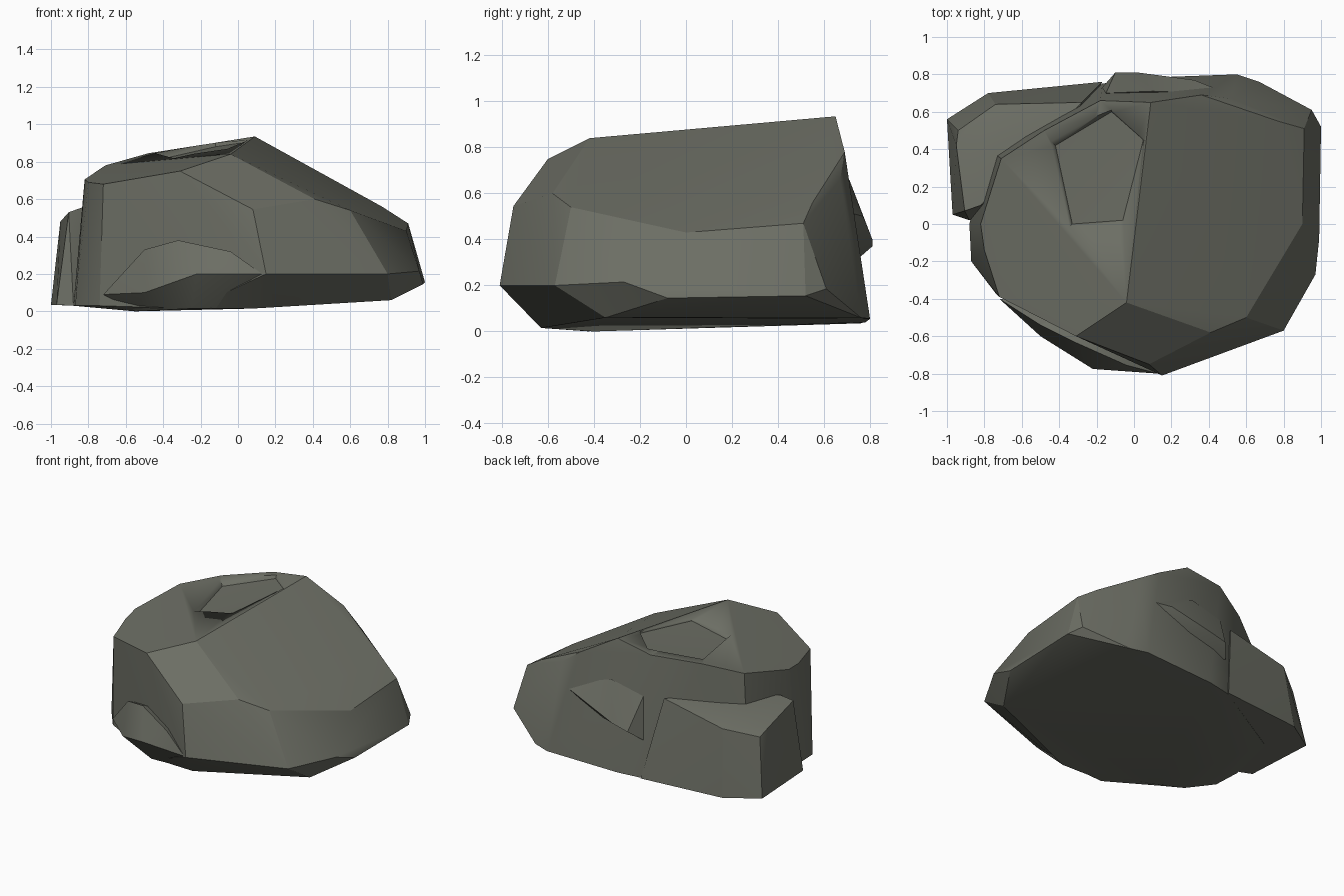
import bpy, bmesh, math
from mathutils import Vector

stone = bpy.data.materials.new("grey_green_stone")
stone.diffuse_color = (0.15, 0.156, 0.128, 1)


def hull(name, pts, smooth=24):
    """Closed stone chunk wrapped around a few corner points."""
    bm = bmesh.new()
    for p in pts:
        bm.verts.new(p)
    res = bmesh.ops.convex_hull(bm, input=bm.verts)
    junk = {g for g in res["geom_interior"] + res["geom_unused"]
            if isinstance(g, bmesh.types.BMVert)}
    bmesh.ops.delete(bm, geom=list(junk), context='VERTS')
    bmesh.ops.dissolve_limit(bm, angle_limit=math.radians(2),
                             verts=bm.verts, edges=bm.edges)
    bmesh.ops.recalc_face_normals(bm, faces=bm.faces)
    me = bpy.data.meshes.new(name)
    bm.to_mesh(me)
    bm.free()
    me.materials.append(stone)
    ob = bpy.data.objects.new(name, me)
    bpy.context.collection.objects.link(ob)
    bpy.ops.object.select_all(action='DESELECT')
    ob.select_set(True)
    bpy.context.view_layer.objects.active = ob
    bpy.ops.object.shade_smooth_by_angle(angle=math.radians(smooth))
    return ob


# Main boulder
ridge = [(0.09, 0.65, 0.935), (0.0, 0.07, 0.88), (-0.04, -0.42, 0.84)]
left_rim = [(-0.31, -0.60, 0.75), (-0.72, -0.39, 0.68), (-0.80, -0.14, 0.69),
            (-0.82, 0.0, 0.705), (-0.71, 0.35, 0.78), (-0.48, 0.50, 0.845),
            (-0.18, 0.66, 0.89)]
right_rim = [(0.36, 0.69, 0.78), (0.52, 0.67, 0.66), (0.77, 0.55, 0.56),
             (0.91, 0.51, 0.47), (0.90, 0.0, 0.43), (0.60, -0.50, 0.54),
             (0.41, -0.58, 0.60), (0.08, -0.75, 0.545)]
waist = [(0.15, -0.81, 0.20), (0.80, -0.57, 0.20), (0.97, -0.27, 0.215),
         (0.99, -0.08, 0.145), (1.0, 0.52, 0.155), (0.95, 0.61, 0.185)]
base = [(0.08, -0.63, 0.015), (-0.25, -0.62, 0.015), (-0.55, -0.40, 0.0),
        (-0.74, -0.37, 0.03), (-0.87, -0.20, 0.03), (-0.88, 0.0, 0.03),
        (-0.78, 0.40, 0.03), (-0.17, 0.75, 0.035), (0.0, 0.78, 0.04),
        (0.55, 0.80, 0.055), (0.67, 0.76, 0.06), (0.82, -0.35, 0.06)]
boulder = hull("boulder", ridge + left_rim + right_rim + waist + base)

# Shallow chipped hollow on the top, left of the ridge
floor = [(-0.42, 0.42, 0.812), (-0.33, 0.0, 0.79), (-0.06, 0.02, 0.86),
         (0.05, 0.45, 0.905), (-0.12, 0.60, 0.88)]
lip = [(-0.52, 0.50, 0.95), (-0.41, -0.09, 0.95), (-0.02, 0.0, 0.95),
       (0.07, 0.45, 0.97), (-0.12, 0.64, 0.97)]
cutter = hull("hollow_cutter", floor + lip)
cutter.hide_render = True
cutter.hide_viewport = True
cut = boulder.modifiers.new("hollow", 'BOOLEAN')
cut.operation = 'DIFFERENCE'
cut.solver = 'EXACT'
cut.object = cutter
boulder.modifiers.move(len(boulder.modifiers) - 1, 0)

# Low bulge under the front left wall
hull("front_toe", [(-0.50, -0.54, 0.33), (-0.32, -0.63, 0.38), (-0.04, -0.755, 0.32),
                   (-0.22, -0.775, 0.20), (0.0, -0.77, 0.18), (0.13, -0.80, 0.20),
                   (-0.50, -0.60, 0.10), (-0.72, -0.40, 0.09), (-0.25, -0.63, 0.015),
                   (0.08, -0.62, 0.02), (-0.55, -0.42, 0.0), (-0.2, -0.4, 0.3)])

# Overhanging bulge on the back wall
hull("back_bulge", [(-0.10, 0.81, 0.37), (0.02, 0.81, 0.40), (0.32, 0.77, 0.50),
                    (-0.17, 0.73, 0.30), (0.10, 0.71, 0.66), (0.50, 0.70, 0.52),
                    (-0.15, 0.70, 0.60), (0.1, 0.55, 0.3), (0.4, 0.6, 0.35)])

# Stepped ledge at the back left
hull("ledge", [(-0.905, 0.07, 0.53), (-0.95, 0.42, 0.48), (-0.94, 0.50, 0.44),
               (-0.74, 0.64, 0.50), (-0.28, 0.65, 0.60), (-0.82, 0.10, 0.56),
               (-0.72, 0.42, 0.57), (-1.0, 0.56, 0.035), (-0.78, 0.70, 0.035),
               (-0.17, 0.76, 0.035), (-0.97, 0.05, 0.035), (-0.88, 0.02, 0.03),
               (-0.4, 0.3, 0.1), (-0.4, 0.3, 0.5)])
